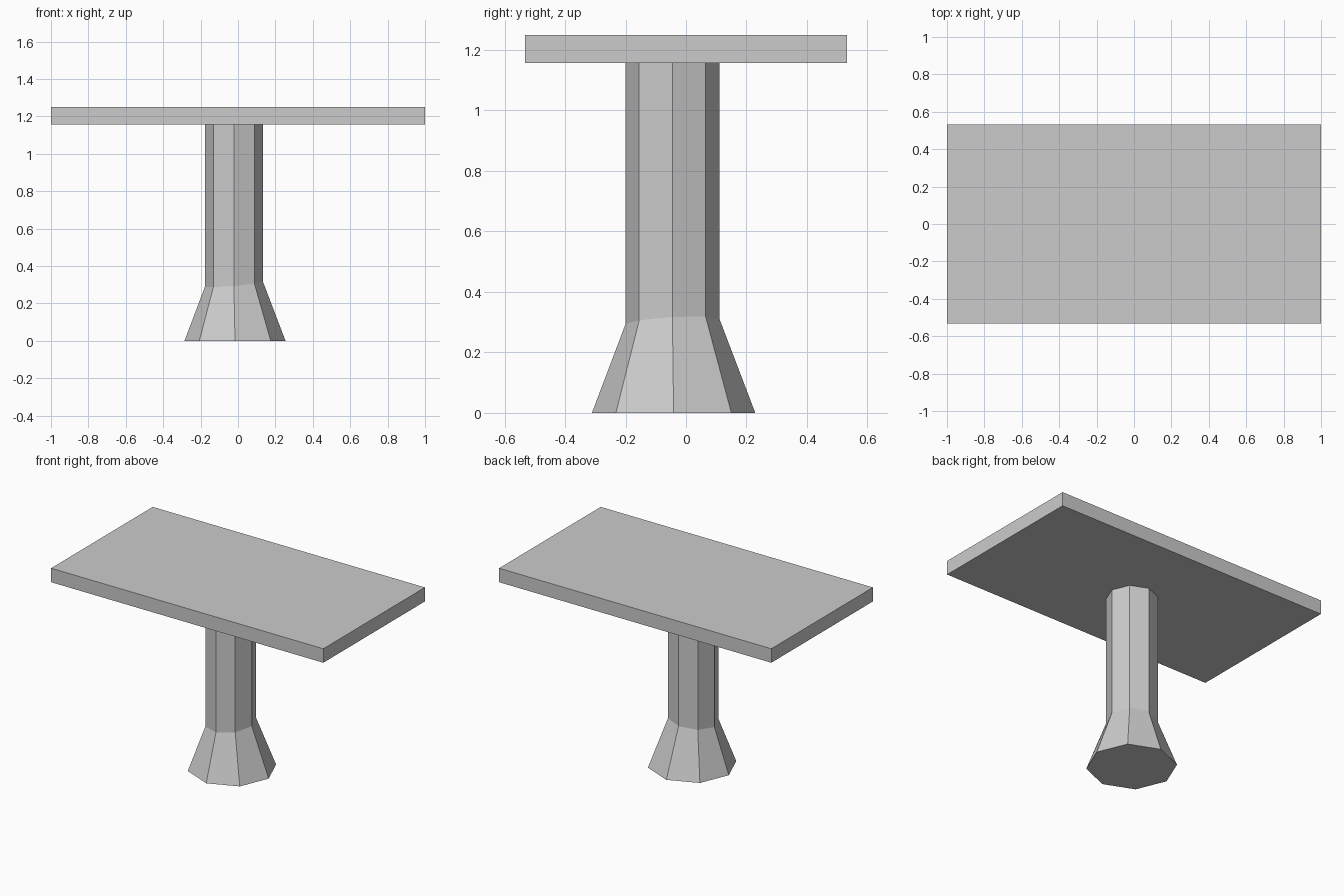
import bpy, bmesh
from math import cos, sin, pi

cube = bpy.data.objects.get("Cube")
if cube:
    bpy.data.objects.remove(cube)

# One plain grey for the whole table
grey = bpy.data.materials.new("plain grey")
grey.use_nodes = True
colour = (0.6, 0.6, 0.6, 1)
grey.diffuse_color = colour
grey.node_tree.nodes["Principled BSDF"].inputs["Base Color"].default_value = colour


def finish(name, bm):
    bmesh.ops.recalc_face_normals(bm, faces=bm.faces)
    mesh = bpy.data.meshes.new(name)
    bm.to_mesh(mesh)
    bm.free()
    mesh.materials.append(grey)
    bpy.context.collection.objects.link(bpy.data.objects.new(name, mesh))


# Rectangular slab top
bm = bmesh.new()
bmesh.ops.create_cube(bm, size=1)
for v in bm.verts:
    v.co.x *= 2
    v.co.y *= 1.066
    v.co.z = 1.25 if v.co.z > 0 else 1.157
finish("table_top", bm)

# Eight-sided pedestal: flared foot, slightly slanted collar, straight column
SIDES = 8
# centre x, centre y, radius, height, slant along x, slant along y
rings = [(-0.016, -0.041, 0.27, 0, 0, 0),
         (-0.022, -0.045, 0.155, 0.303, 0.09, 0.06),
         (-0.022, -0.045, 0.155, 1.157, 0, 0)]
bm = bmesh.new()
loops = []
for cx, cy, r, z, sx, sy in rings:
    loop = []
    for i in range(SIDES):
        dx, dy = r * cos(2 * pi * i / SIDES), r * sin(2 * pi * i / SIDES)
        loop.append(bm.verts.new((cx + dx, cy + dy, z + sx * dx + sy * dy)))
    loops.append(loop)
for low, high in zip(loops, loops[1:]):
    for i in range(SIDES):
        j = (i + 1) % SIDES
        bm.faces.new((low[i], low[j], high[j], high[i]))
bm.faces.new(loops[0])
bm.faces.new(loops[-1])
finish("pedestal", bm)
